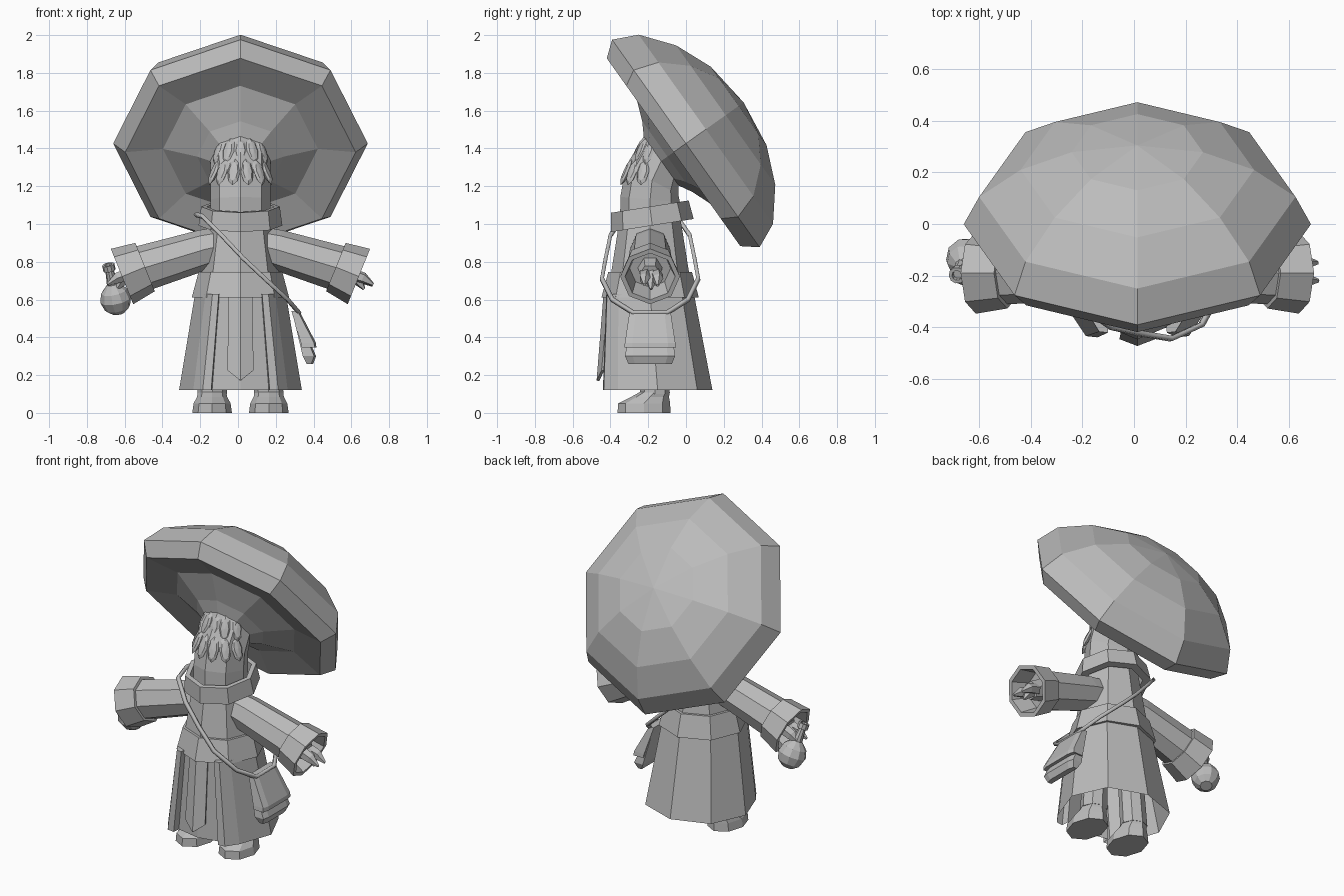
import bpy, bmesh, math
from mathutils import Vector, Euler

if "Cube" in bpy.data.objects:
    bpy.data.objects.remove(bpy.data.objects["Cube"])

mat = bpy.data.materials.new("plain_grey")
mat.diffuse_color = (0.5, 0.5, 0.5, 1)
mat.use_nodes = True
mat.node_tree.nodes["Principled BSDF"].inputs["Base Color"].default_value = mat.diffuse_color
CX, CY = 0.013, -0.19          # body axis


def finish(name, bm):
    bmesh.ops.recalc_face_normals(bm, faces=bm.faces)
    me = bpy.data.meshes.new(name)
    bm.to_mesh(me)
    bm.free()
    me.materials.append(mat)
    ob = bpy.data.objects.new(name, me)
    ob.location.x = CX
    bpy.context.collection.objects.link(ob)
    return ob


def loft(name, rings, start=True, end=True, loop=False):
    """Skin a list of equal-length point rings."""
    bm = bmesh.new()
    vs = [[bm.verts.new(p) for p in r] for r in rings]
    n = len(vs[0])
    pairs = list(zip(vs, vs[1:])) + ([(vs[-1], vs[0])] if loop else [])
    for a, b in pairs:
        for i in range(n):
            bm.faces.new((a[i], a[(i + 1) % n], b[(i + 1) % n], b[i]))
    if start and not loop:
        bm.faces.new(vs[0])
    if end and not loop:
        bm.faces.new(vs[-1])
    return finish(name, bm)


def ring(c, r, rot=(0, 0, 0), n=8, ry=None):
    e = Euler([math.radians(a) for a in rot]).to_matrix()
    ry = r if ry is None else ry
    return [Vector(c) + e @ Vector((r * math.cos(2 * math.pi * i / n),
                                    ry * math.sin(2 * math.pi * i / n), 0)) for i in range(n)]


def tube(name, path, n=6):
    """Tapered tube along (point, radius) pairs on a nearly straight line."""
    d = Vector(path[-1][0]) - Vector(path[0][0])
    e = d.to_track_quat('Z', 'Y').to_matrix()
    return loft(name, [[Vector(p) + e @ Vector((r * math.cos(2 * math.pi * i / n),
                        r * math.sin(2 * math.pi * i / n), 0)) for i in range(n)] for p, r in path])


# mushroom cap, tilted backwards: (radius, height along the cap axis)
TILT = -54.6
AX = Vector((0, 0.815, 0.579))
C0 = Vector((0, -0.066, 1.38))
profile = [(0.16, -0.08), (0.23, -0.04), (0.41, 0.03), (0.61, 0), (0.674, 0.08),
           (0.614, 0.21), (0.453, 0.339), (0.255, 0.423), (0.002, 0.455)]
loft("cap", [ring(C0 + AX * h, r, (TILT, 0, 0)) for r, h in profile], start=False)

# bent stem
loft("stem", [ring((0, CY, 0.9), 0.16), ring((0, CY, 1.13), 0.158, (-5, 0, 0)),
              ring((0, -0.18, 1.23), 0.158, (-28, 0, 0)),
              ring(C0 + AX * -0.08, 0.16, (TILT, 0, 0))])

# two rows of leaf-shaped scales on the stem front
for row, (z, cy, rad, count) in enumerate([(1.275, -0.17, 0.15, 6), (1.385, -0.115, 0.14, 5)]):
    for i in range(count):
        a = math.radians((i - (count - 1) / 2) * 27)
        bm = bmesh.new()
        bmesh.ops.create_uvsphere(bm, u_segments=8, v_segments=4, radius=1)
        ob = finish("scale_%d_%d" % (row, i), bm)
        ob.scale = (0.034, 0.076, 0.016)
        ob.rotation_euler = (math.radians(66), 0, a)
        ob.location = (CX + rad * math.sin(a), cy - rad * math.cos(a), z)

# robe body, belt and collar
loft("torso", [ring((0, CY, z), r) for z, r in [(0.65, 0.215), (0.75, 0.205), (0.97, 0.17), (1.03, 0.16)]])
loft("belt", [ring((0, CY, z), r) for z, r in [(0.61, 0.258), (0.745, 0.222)]])
collar = []
for h, r in [(-0.05, 0.222), (0.05, 0.208), (0.05, 0.18), (-0.05, 0.175)]:
    collar.append(ring((0, -0.185 - 0.13 * h, 1.042 + h), r, (9, 0, 0)))
loft("collar", collar, loop=True)

# skirt, hollow below, with raised coat edges beside the front opening
half = [(0.15, -0.395), (0.155, -0.44), (0.2, -0.435), (0.25, -0.36), (0.325, -0.15), (0.23, 0.06)]
section = [(0, -0.425)] + half + [(0, 0.14)] + [(-x, y) for x, y in reversed(half)]


def skirt_ring(z, sx, sy, cy):
    return [(x * sx, cy + (y + 0.15) * sy, z) for x, y in section]


loft("skirt", [skirt_ring(0.12, 1, 1, -0.15), skirt_ring(0.63, 0.74, 0.8, CY)], start=False)

# pointed front panel with a centre ridge
bm = bmesh.new()
rows = [[(-0.06, -0.405, 0.62), (0, -0.43, 0.62), (0.06, -0.405, 0.62)],
        [(-0.067, -0.44, 0.225), (0, -0.466, 0.17), (0.067, -0.44, 0.225)]]
v = [[bm.verts.new(p) for p in r] for r in rows]
for i in range(2):
    bm.faces.new((v[0][i], v[0][i + 1], v[1][i + 1], v[1][i]))
panel = finish("front_panel", bm)
m = panel.modifiers.new("thick", 'SOLIDIFY')
m.thickness = 0.015
m.offset = 0

for s, side in ((1, "right"), (-1, "left")):
    # boots
    x = s * 0.15
    loft("boot_" + side, [ring((x, -0.222, 0), 0.105, ry=0.14), ring((x, -0.222, 0.05), 0.098, ry=0.138),
                          ring((x, -0.19, 0.085), 0.08, ry=0.1), ring((x, -0.165, 0.11), 0.075, ry=0.08)])
    loft("leg_" + side, [ring((x, -0.165, 0.1), 0.078), ring((x * 0.8, -0.175, 0.6), 0.07)])
    # sleeves and hollow cuffs
    rot = (0, s * 112, 0)
    loft("sleeve_" + side, [ring((s * 0.1, CY, 0.885), 0.1, (0, s * 107, 0)),
                            ring((s * 0.19, CY, 0.865), 0.107, (0, s * 107, 0)),
                            ring((s * 0.52, CY, 0.765), 0.122, rot)])
    a, b = (s * 0.505, CY, 0.772), (s * 0.627, CY, 0.722)
    loft("cuff_" + side, [ring(a, 0.105, rot), ring(a, 0.138, rot), ring(b, 0.158, rot),
                          ring(b, 0.133, rot), ring(a, 0.105, rot)], end=False)
    # hand with three pointed fingers
    tube("palm_" + side, [((s * 0.48, CY, 0.785), 0.07), ((s * 0.6, CY, 0.735), 0.055)])
    for i, (fx, fy, fz) in enumerate([(0.7, -0.15, 0.675), (0.703, -0.22, 0.68), (0.655, -0.185, 0.655)]):
        base = (s * 0.585, CY + (fy - CY) * 0.8, 0.735)
        mid = (s * (0.55 * fx + 0.45 * 0.585), fy, fz * 0.55 + 0.735 * 0.45 + 0.01)
        tube("finger_%s_%d" % (side, i), [(base, 0.035), (mid, 0.03), ((s * fx, fy, fz), 0.008)], 5)

# round flask held in the left hand
base, top = Vector((-0.645, -0.11, 0.53)), Vector((-0.7, -0.2, 0.785))
flask = [(0, 0.035), (0.1, 0.068), (0.28, 0.084), (0.45, 0.07), (0.6, 0.03), (0.88, 0.022),
         (0.88, 0.033), (1, 0.033), (1, 0.02), (0.93, 0.018)]
tube("flask", [(base.lerp(top, t), r) for t, r in flask], 10)

# shoulder strap: front run mirrored to the back
front = [(-0.2, -0.33, 1.04), (-0.1, -0.4, 0.94), (0.013, -0.425, 0.82), (0.13, -0.445, 0.71),
         (0.25, -0.39, 0.6), (0.31, -0.28, 0.53)]
pts = [(-0.235, CY, 1.05)] + front + [(x, 2 * CY - y, z) for x, y, z in reversed(front)]
cu = bpy.data.curves.new("strap", 'CURVE')
cu.dimensions = '3D'
cu.bevel_depth = 0.014
cu.bevel_resolution = 0
sp = cu.splines.new('POLY')
sp.points.add(len(pts) - 1)
for p, q in zip(sp.points, pts):
    p.co = (*q, 1)
sp.use_cyclic_u = True
cu.materials.append(mat)
strap = bpy.data.objects.new("strap", cu)
strap.location.x = CX
bpy.context.collection.objects.link(strap)


# side bag leaning on the skirt, with a flap over it
def slab(name, rows):
    """rows: (z, inner x, outer x, half width in y)"""
    loft(name, [[(a, CY - w, z), (b - 0.01, CY - w, z), (b, CY - w * 0.7, z), (b, CY + w * 0.7, z),
                 (b - 0.01, CY + w, z), (a, CY + w, z)] for z, a, b, w in rows])


slab("bag", [(0.26, 0.35, 0.385, 0.115), (0.3, 0.33, 0.4, 0.132), (0.53, 0.275, 0.305, 0.105)])
slab("bag_flap", [(0.345, 0.325, 0.402, 0.136), (0.37, 0.32, 0.4, 0.134), (0.54, 0.27, 0.312, 0.108)])
